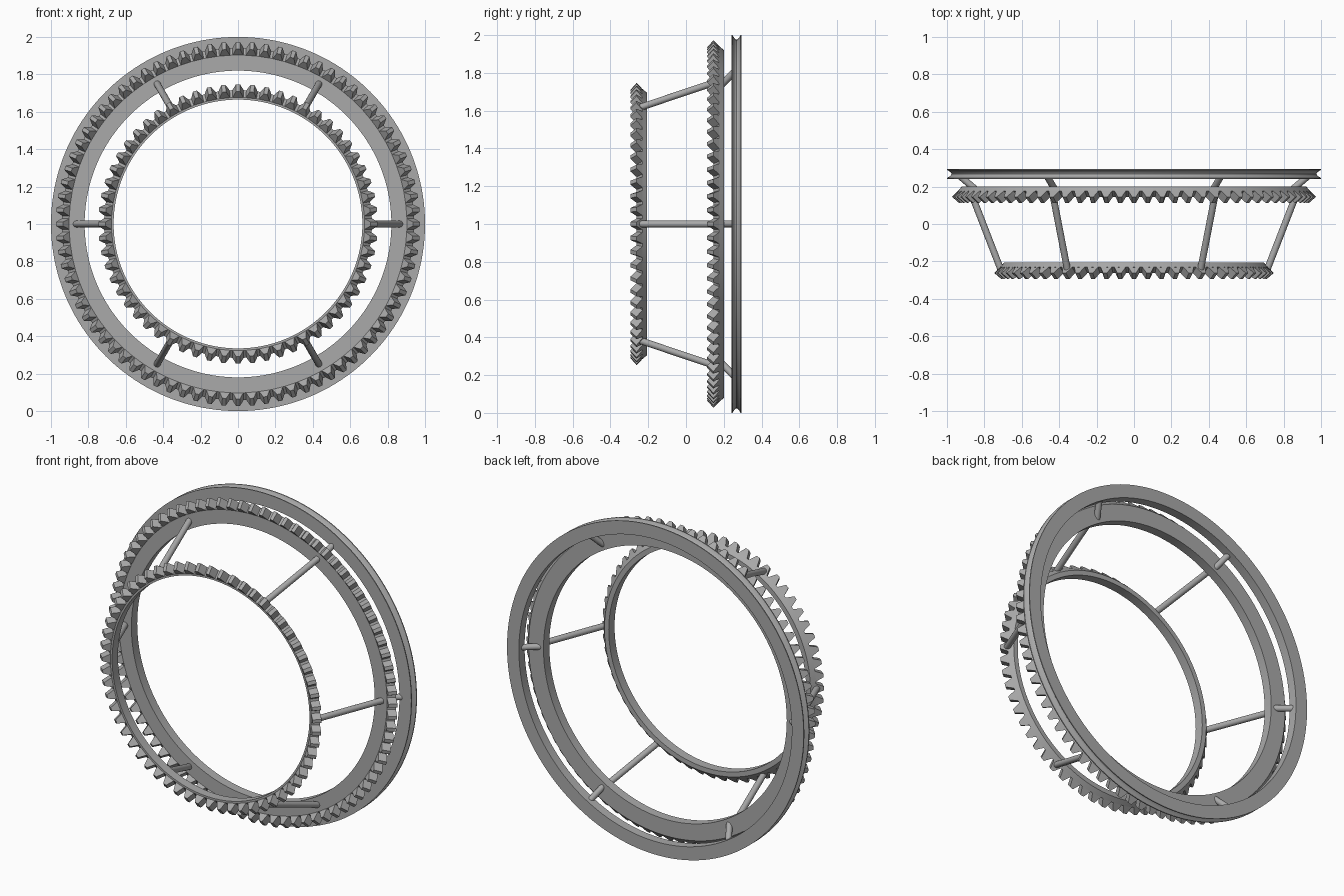
import bpy, bmesh, math
from mathutils import Vector, Matrix

cube = bpy.data.objects.get("Cube")
if cube:
    bpy.data.objects.remove(cube, do_unlink=True)

steel = bpy.data.materials.new("plain_grey_steel")
steel.use_nodes = True
steel.diffuse_color = (0.4, 0.4, 0.4, 1)
steel.node_tree.nodes["Principled BSDF"].inputs["Base Color"].default_value = (0.4, 0.4, 0.4, 1)


def polar(r, y, a):
    """Point at radius r and angle a around the horizontal main axis."""
    return Vector((r * math.cos(a), y, 1 + r * math.sin(a)))


def finish(bm, name):
    bmesh.ops.recalc_face_normals(bm, faces=bm.faces)
    mesh = bpy.data.meshes.new(name)
    bm.to_mesh(mesh)
    bm.free()
    mesh.materials.append(steel)
    mesh.shade_smooth()
    mesh.set_sharp_from_angle(angle=math.radians(28))
    obj = bpy.data.objects.new(name, mesh)
    bpy.context.collection.objects.link(obj)
    return obj


def lathe(bm, profile, segments=160):
    """Sweep a closed (radius, y) section around the main axis."""
    rings = [[bm.verts.new(polar(r, y, math.tau * i / segments)) for r, y in profile]
             for i in range(segments)]
    n = len(profile)
    for i, ring in enumerate(rings):
        nxt = rings[(i + 1) % segments]
        for j in range(n):
            k = (j + 1) % n
            bm.faces.new((ring[j], ring[k], nxt[k], nxt[j]))


def bevel_gear(name, tip_r, tip_y, bore, count):
    """Ring with slanted teeth; tip_r and tip_y locate the outer tooth corner."""
    def at(dr, dy):
        return tip_r + dr, tip_y + dy
    root_in, root_out = at(-0.07, 0.0), at(-0.031, 0.031)
    tip_in, tip_out = at(-0.038, -0.033), at(0, 0)
    bm = bmesh.new()
    lathe(bm, [(bore, root_in[1]), root_in, root_out, at(-0.053, 0.056), (bore, tip_y + 0.056)])

    # Tapered teeth, sunk slightly into the ring
    pitch = math.tau / count
    for i in range(count):
        a = math.pi / 2 + i * pitch
        sides = []
        for s in (-1, 1):
            wide, narrow = a + s * 0.42 * pitch, a + s * 0.14 * pitch
            base = [polar(r - 0.002, y + 0.002, wide) for r, y in (root_in, root_out)]
            tip = [polar(*p, narrow) for p in (tip_out, tip_in)]
            sides.append([bm.verts.new(v) for v in base + tip])
        left, right = sides
        bm.faces.new(left)
        bm.faces.new(right[::-1])
        for j in range(4):
            k = (j + 1) % 4
            bm.faces.new((left[k], left[j], right[j], right[k]))
    finish(bm, name)


def rod(name, start, end, radius=0.018):
    bm = bmesh.new()
    axis = end - start
    turn = axis.to_track_quat('Z', 'Y').to_matrix().to_4x4()
    bmesh.ops.create_cone(bm, cap_ends=True, segments=20, radius1=radius, radius2=radius,
                          depth=axis.length,
                          matrix=Matrix.Translation((start + end) / 2) @ turn)
    finish(bm, name)


# Toothed rings
bevel_gear("small_front_gear", 0.747, -0.262, 0.665, 60)
bevel_gear("large_middle_gear", 0.973, 0.145, 0.82, 80)

# Rear ring with a rounded groove around its rim
groove = [(1 - 0.024 * math.sin(math.pi * i / 10), 0.246 + 0.0043 * i) for i in range(11)]
bm = bmesh.new()
lathe(bm, [(0.92, 0.24), (1, 0.24)] + groove + [(1, 0.295), (0.92, 0.295)])
finish(bm, "grooved_rear_ring")

# Six long struts between the gears and six short ones to the rear ring
for i in range(6):
    a = i * math.pi / 3
    rod(f"long_strut_{i + 1}", polar(0.702, -0.27, a), polar(0.865, 0.15, a))
    rod(f"short_strut_{i + 1}", polar(0.835, 0.175, a), polar(0.945, 0.268, a))
